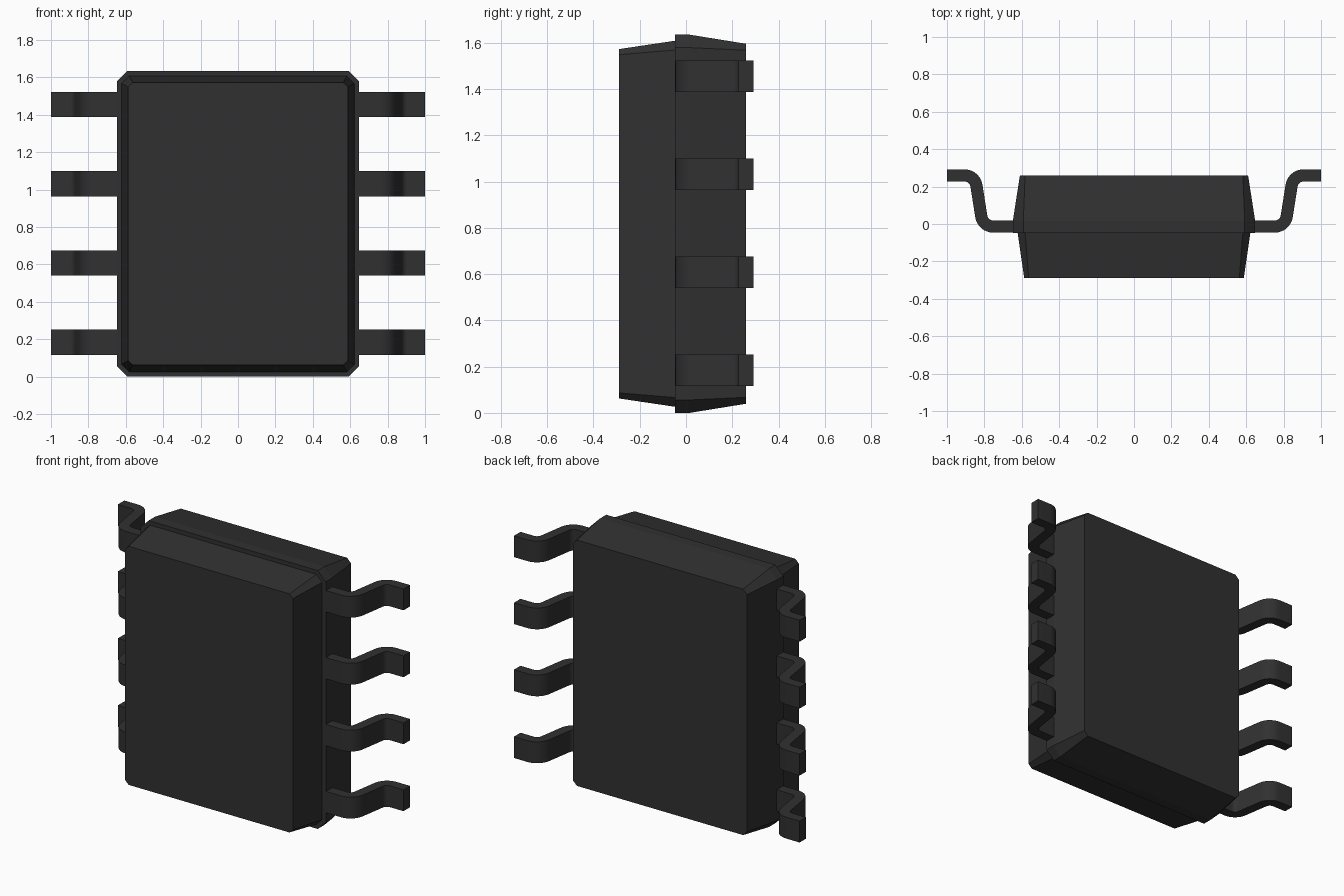
import bpy, bmesh, math
from mathutils import Vector

if "Cube" in bpy.data.objects:
    bpy.data.objects.remove(bpy.data.objects["Cube"])

dark = bpy.data.materials.new("dark_plastic")
dark.diffuse_color = (0.03, 0.03, 0.03, 1)
dark.use_nodes = True
dark.node_tree.nodes["Principled BSDF"].inputs["Base Color"].default_value = dark.diffuse_color
MID_Z = 0.8175


def finish(bm, name):
    bmesh.ops.recalc_face_normals(bm, faces=bm.faces[:])
    mesh = bpy.data.meshes.new(name)
    bm.to_mesh(mesh)
    bm.free()
    obj = bpy.data.objects.new(name, mesh)
    bpy.context.collection.objects.link(obj)
    mesh.materials.append(dark)
    return obj


def octagon(y, hx, hz, c):
    """Rectangle with chamfered corners in the xz plane at depth y."""
    pts = [(hx, hz - c), (hx - c, hz), (c - hx, hz), (-hx, hz - c),
           (-hx, c - hz), (c - hx, -hz), (hx - c, -hz), (hx, c - hz)]
    return [(x, y, MID_Z + z) for x, z in pts]


# Chip body: lofted chamfered sections with a step at the parting line
sections = [(-0.29, 0.587, 0.755, 0.024), (-0.048, 0.622, 0.791, 0.04),
            (-0.048, 0.648, 0.8175, 0.056), (0.015, 0.648, 0.8175, 0.056),
            (0.26, 0.61, 0.778, 0.028)]
bm = bmesh.new()
rings = [[bm.verts.new(p) for p in octagon(*s)] for s in sections]
for a, b in zip(rings, rings[1:]):
    for i in range(8):
        j = (i + 1) % 8
        bm.faces.new((a[i], a[j], b[j], b[i]))
bm.faces.new(rings[0])
bm.faces.new(rings[-1])
finish(bm, "chip_body")

# Gull-wing lead: centre line in xy with two filleted bends
T, HALF, HEIGHT, STEPS = 0.0325, 0.0325, 0.135, 8
CORNERS = [Vector(p) for p in ((0.58, -0.0135), (0.808, -0.0135), (0.851, 0.2595), (1.0, 0.2595))]


def lead_outline(radius=0.064):
    left, right = [], []

    def add(p, d):
        n = Vector((-d.y, d.x)) * HALF
        left.append(p + n)
        right.append(p - n)

    add(CORNERS[0], (CORNERS[1] - CORNERS[0]).normalized())
    for p, c, q in zip(CORNERS, CORNERS[1:], CORNERS[2:]):
        d0, d1 = (c - p).normalized(), (q - c).normalized()
        turn = math.atan2(d0.x * d1.y - d0.y * d1.x, d0.dot(d1))
        side = math.copysign(radius, turn)
        start = c - d0 * radius * math.tan(abs(turn) / 2)
        centre = start + Vector((-d0.y, d0.x)) * side
        a0 = math.atan2(d0.y, d0.x)
        for k in range(STEPS + 1):
            a = a0 + turn * k / STEPS
            d = Vector((math.cos(a), math.sin(a)))
            add(centre - Vector((-d.y, d.x)) * side, d)
    add(CORNERS[-1], Vector((1, 0)))
    return left, right


def make_lead(name, z, sx):
    left, right = lead_outline()
    bm = bmesh.new()
    rings = []
    for l, r in zip(left, right):
        rings.append([bm.verts.new((p.x * sx, p.y, z + dz)) for p, dz in
                      ((l, HEIGHT / 2), (r, HEIGHT / 2), (r, -HEIGHT / 2), (l, -HEIGHT / 2))])
    for a, b in zip(rings, rings[1:]):
        for i in range(4):
            j = (i + 1) % 4
            bm.faces.new((a[i], a[j], b[j], b[i]))
    bm.faces.new(rings[0])
    bm.faces.new(rings[-1])
    obj = finish(bm, name)
    bpy.ops.object.select_all(action='DESELECT')
    obj.select_set(True)
    bpy.context.view_layer.objects.active = obj
    bpy.ops.object.shade_smooth_by_angle(angle=math.radians(35))


# Four leads on each side
for side, sx in (("right", 1), ("left", -1)):
    for i in range(4):
        make_lead(f"lead_{side}_{i + 1}", 0.184 + 0.4237 * i, sx)
